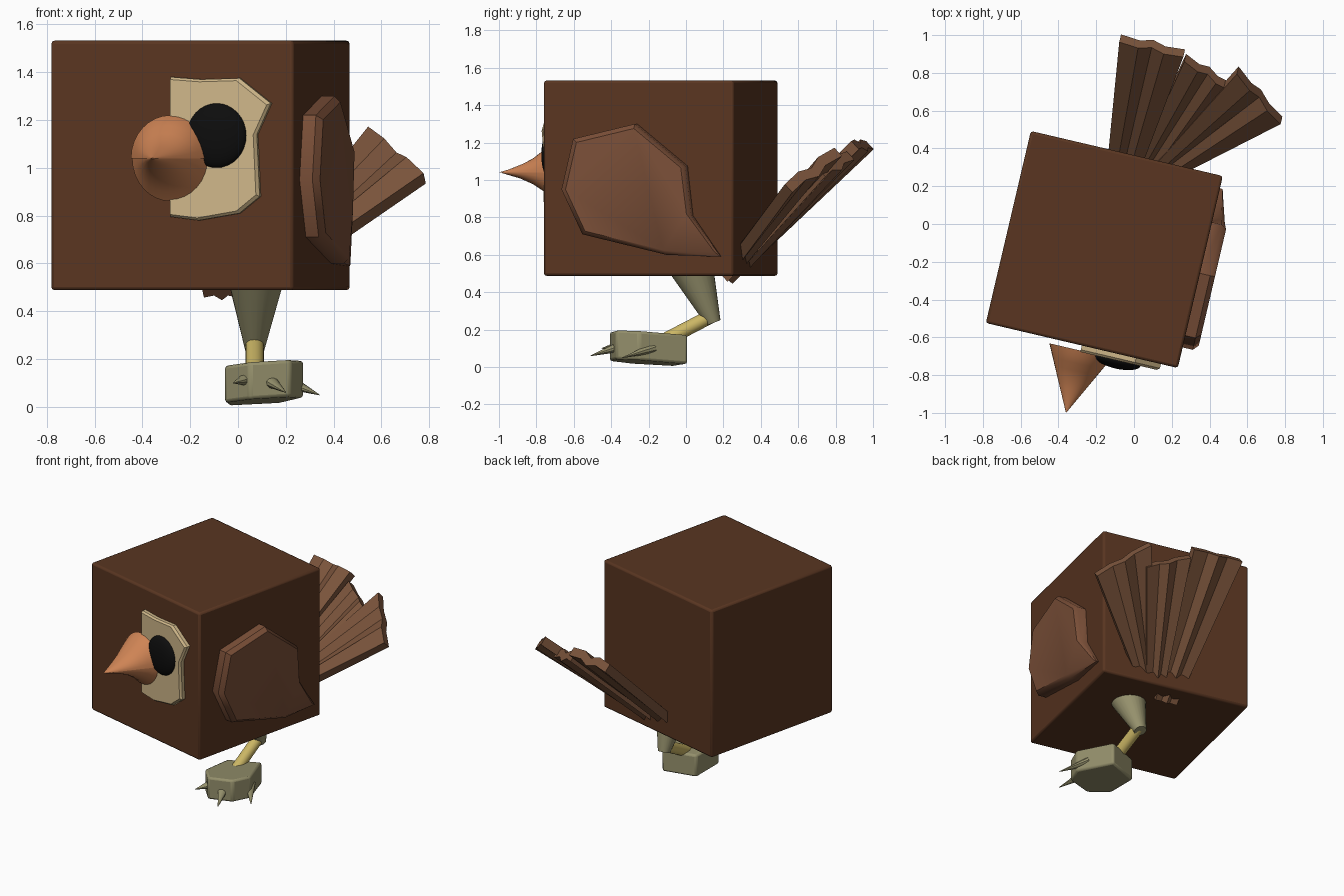
import bpy, bmesh, math
from mathutils import Matrix, Vector

if "Cube" in bpy.data.objects:
    bpy.data.objects.remove(bpy.data.objects["Cube"])

# body frame: local x = bird's side, local y = back, turned slightly about z
BODY = Matrix.Translation((-0.157, -0.135, 0)) @ Matrix.Rotation(math.radians(-13.2), 4, 'Z')
WORLD = Matrix.Identity(4)


def material(name, rgb):
    m = bpy.data.materials.new(name)
    m.diffuse_color = (*rgb, 1)
    m.use_nodes = True
    m.node_tree.nodes["Principled BSDF"].inputs["Base Color"].default_value = m.diffuse_color
    return m


BROWN = material("dark_brown", (0.10, 0.036, 0.015))
WINGC = material("wing_brown", (0.20, 0.08, 0.04))
TAILC = material("tail_brown", (0.20, 0.09, 0.045))
ORANGE = material("beak_orange", (0.62, 0.23, 0.09))
CREAM = material("cream", (0.62, 0.47, 0.25))
BLACK = material("black", (0.004, 0.004, 0.004))
OLIVE = material("olive", (0.30, 0.28, 0.15))
YELLOW = material("yellow", (0.60, 0.47, 0.13))


def finish(name, bm, mat, frame=WORLD, bevel=0, segments=2, angle=30):
    bmesh.ops.recalc_face_normals(bm, faces=bm.faces)
    me = bpy.data.meshes.new(name)
    bm.to_mesh(me)
    bm.free()
    me.materials.append(mat)
    ob = bpy.data.objects.new(name, me)
    bpy.context.collection.objects.link(ob)
    ob.matrix_world = frame
    if bevel:
        b = ob.modifiers.new("bevel", 'BEVEL')
        b.width, b.segments = bevel, segments
    bpy.ops.object.select_all(action='DESELECT')
    ob.select_set(True)
    bpy.context.view_layer.objects.active = ob
    bpy.ops.object.shade_smooth_by_angle(angle=math.radians(angle))
    return ob


def loft(rings):
    """Skin between point rings of equal length and cap both ends."""
    bm = bmesh.new()
    vs = [[bm.verts.new(p) for p in r] for r in rings]
    n = len(vs[0])
    for a, b in zip(vs, vs[1:]):
        for i in range(n):
            j = (i + 1) % n
            bm.faces.new((a[i], a[j], b[j], b[i]))
    bm.faces.new(vs[0])
    bm.faces.new(vs[-1])
    return bm


def tube(a, b, ra, rb, sides=24, flat=1.0):
    """Tapered round bar from a to b."""
    a, b = Vector(a), Vector(b)
    d = b - a
    m = Matrix.Translation((a + b) / 2) @ d.to_track_quat('Z', 'Y').to_matrix().to_4x4()
    bm = bmesh.new()
    bmesh.ops.create_cone(bm, cap_ends=True, segments=sides, radius1=ra, radius2=rb,
                          depth=d.length, matrix=m @ Matrix.Diagonal((1, flat, 1, 1)))
    return bm


# cube body
bm = bmesh.new()
bmesh.ops.create_cube(bm, size=1.044, matrix=Matrix.Translation((0, 0, 1.01)))
finish("body", bm, BROWN, BODY, 0.014)

# face patch (one side only)
patch = [(0, 1.38), (0.13, 1.37), (0.295, 1.375), (0.43, 1.27), (0.37, 1.14),
         (0.382, 0.88), (0.295, 0.81), (0.12, 0.78), (0, 0.795)]
cx, cz = 0.0, 1.08
shrunk = [(cx + (x - cx) * 0.965, cz + (z - cz) * 0.965) for x, z in patch]
finish("face_patch", loft([[(x, -0.51, z) for x, z in patch],
                           [(x, -0.545, z) for x, z in patch],
                           [(x, -0.557, z) for x, z in shrunk]]), CREAM, BODY)

# eye
bm = bmesh.new()
bmesh.ops.create_uvsphere(bm, u_segments=32, v_segments=16, radius=1,
                          matrix=Matrix.Translation((0.2, -0.555, 1.135))
                          @ Matrix.Diagonal((0.128, 0.045, 0.135, 1)))
finish("eye", bm, BLACK, BODY)


# beak halves: straight-sided seen from above, pinched seen from the side
def beak(name, sign, width, profile):
    rings = []
    for y, h in profile:
        w = width * (0.889 + y) / 0.339
        rings.append([(w * math.cos(math.pi * i / 16), y,
                       1.04 + sign * h * math.sin(math.pi * i / 16)) for i in range(17)])
    finish(name, loft(rings), ORANGE, BODY, angle=50)


beak("upper_beak", 1, 0.170, [(-0.55, 0.18), (-0.585, 0.163), (-0.62, 0.138), (-0.66, 0.105),
                              (-0.70, 0.075), (-0.76, 0.045), (-0.83, 0.018), (-0.888, 0.001)])
beak("lower_beak", -1, 0.165, [(-0.55, 0.18), (-0.59, 0.14), (-0.64, 0.10), (-0.70, 0.062),
                               (-0.77, 0.032), (-0.87, 0.003)])

# wing slab with a bevelled outer face
wing = [(-0.346, 1.22), (-0.007, 1.30), (0.27, 1.075), (0.30, 0.81),
        (0.455, 0.59), (0.167, 0.60), (-0.295, 0.71), (-0.41, 0.95)]


def wing_ring(depth, s):
    pts = []
    for y, z in wing:
        taper = 1 if y < 0.28 else (0.85 if y < 0.4 else 0.35)
        pts.append((0.515 + depth * taper, 0.0 + y * s, 0.95 + (z - 0.95) * s))
    return pts


finish("wing", loft([wing_ring(0, 1), wing_ring(0.062, 1), wing_ring(0.088, 0.93)]), WINGC, BODY,
       angle=40)


# tail feathers lying fanned in one sloping plane, each with a shallow central groove
def feather(name, base_l, base_r, tip_l, tip_r, lift):
    normal = Vector((0, -0.69, 0.725))
    rings = []
    for l, r in ((base_l, base_r), (tip_l, tip_r)):
        top, bottom = [], []
        for t, dip in ((0, 0), (0.3, 0.012), (0.5, -0.015), (0.7, 0.012), (1, 0)):
            u = l[0] + (r[0] - l[0]) * t
            v = l[1] + (r[1] - l[1]) * t
            p = Vector((u, v, 0.12 + 0.95 * v)) + normal * (lift + dip)
            top.append(p + normal * 0.03)
            bottom.append(p - normal * 0.03)
        rings.append(top + bottom[::-1])
    finish(name, loft(rings), TAILC, BODY, angle=25)


feather("tail_feather_1", (-0.075, 0.37), (0.075, 0.37), (-0.174, 1.115), (0.174, 1.115), 0.01)
feather("tail_feather_2", (0.06, 0.46), (0.17, 0.42), (0.185, 1.076), (0.455, 0.98), -0.015)
feather("tail_feather_3", (0.14, 0.48), (0.225, 0.43), (0.471, 1.085), (0.757, 0.88), 0.0)

# leg
finish("thigh", tube((0.076, 0.02, 0.56), (0.07, 0.147, 0.237), 0.125, 0.04), OLIVE, angle=40)
finish("shin", tube((0.07, 0.13, 0.27), (0.07, -0.13, 0.135), 0.038, 0.038), YELLOW, angle=40)

# foot block, slightly tilted
plan = [(-0.04, -0.06), (0.18, 0.01), (0.275, -0.25), (0.22, -0.375), (0.05, -0.41), (-0.055, -0.29)]


def sole(x, y):
    return 0.005 + 0.07 * (x + 0.04) - 0.06 * (y + 0.06)


finish("foot", loft([[(x, y, sole(x, y)) for x, y in plan],
                     [(x, y, sole(x, y) + 0.155) for x, y in plan]]), OLIVE, bevel=0.014)

# claws
claws = [((0.04, -0.35, 0.115), (-0.02, -0.45, 0.10)),
         ((0.13, -0.35, 0.11), (0.20, -0.51, 0.06)),
         ((0.22, -0.18, 0.10), (0.34, -0.34, 0.05))]
for i, (a, b) in enumerate(claws):
    finish(f"claw_{i + 1}", tube(a, b, 0.036, 0.002, 10, 0.8), OLIVE, angle=40)
